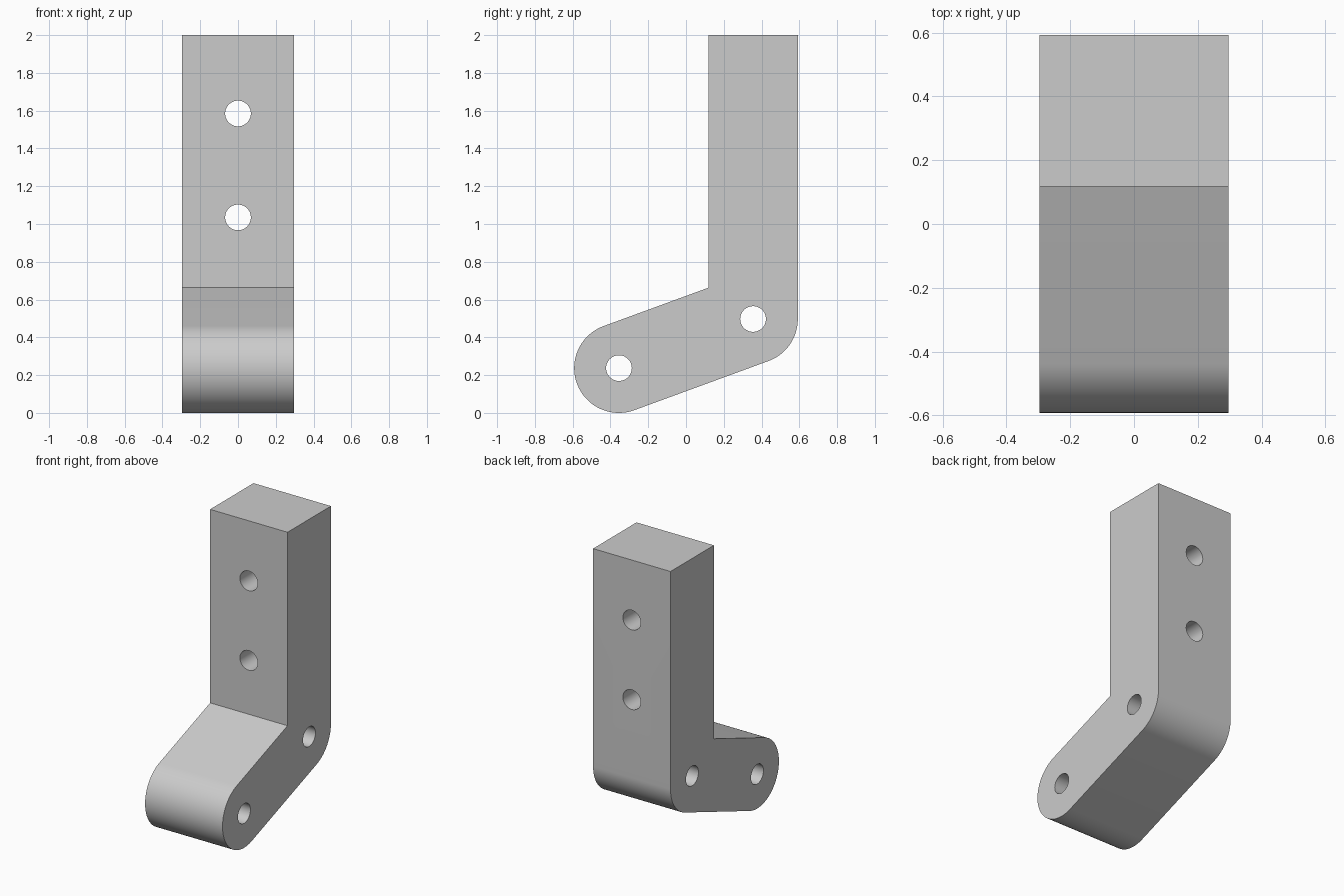
import bpy
import bmesh
from math import atan2, cos, sin, pi, radians
from mathutils import Matrix, Vector

cube = bpy.data.objects.get("Cube")
if cube:
    bpy.data.objects.remove(cube, do_unlink=True)

R = 0.237            # radius of the rounded ends, half the bar thickness
HOLE_R = 0.068
HALF_W = 0.296
TOP = 2.0
TOE = Vector((-0.355, R))      # (y, z) of the two pivot holes
HEEL = Vector((0.355, 0.497))
TILT = atan2(HEEL.y - TOE.y, HEEL.x - TOE.x)

grey = bpy.data.materials.new("light grey")
grey.use_nodes = True
colour = (0.6, 0.6, 0.6, 1)
grey.diffuse_color = colour
grey.node_tree.nodes["Principled BSDF"].inputs["Base Color"].default_value = colour


def arc(centre, start, end, steps):
    angles = [start + (end - start) * i / steps for i in range(steps + 1)]
    return [centre + R * Vector((cos(a), sin(a))) for a in angles]


def add_object(name, bm):
    bmesh.ops.recalc_face_normals(bm, faces=bm.faces[:])
    mesh = bpy.data.meshes.new(name)
    bm.to_mesh(mesh)
    bm.free()
    mesh.materials.append(grey)
    obj = bpy.data.objects.new(name, mesh)
    bpy.context.collection.objects.link(obj)
    return obj


# Side outline: rounded toe, rounded heel, upright and inner corner
inner_y = HEEL.x - R
inner_z = TOE.y + (inner_y - TOE.x) * sin(TILT) / cos(TILT) + R / cos(TILT)
outline = arc(TOE, TILT + pi / 2, TILT + 3 * pi / 2, 48)
outline += arc(HEEL, TILT - pi / 2, 0, 20)
outline += [Vector((HEEL.x + R, TOP)), Vector((inner_y, TOP)), Vector((inner_y, inner_z))]

bm = bmesh.new()
side = bm.faces.new([bm.verts.new((-HALF_W, p.x, p.y)) for p in outline])
extruded = bmesh.ops.extrude_face_region(bm, geom=[side])["geom"]
bmesh.ops.translate(bm, vec=(2 * HALF_W, 0, 0),
                    verts=[g for g in extruded if isinstance(g, bmesh.types.BMVert)])
bracket = add_object("angled_bracket", bm)

# Drill the pivot holes sideways and the mounting holes front to back
holes = [((0, p.x, p.y), "Y") for p in (TOE, HEEL)]
holes += [((0, HEEL.x, z), "X") for z in (1.035, 1.585)]
bm = bmesh.new()
for centre, axis in holes:
    bmesh.ops.create_cone(bm, cap_ends=True, segments=48, radius1=HOLE_R, radius2=HOLE_R, depth=1,
                          matrix=Matrix.Translation(centre) @ Matrix.Rotation(pi / 2, 4, axis))
drill = add_object("hole_cutter", bm)
drill.hide_render = True

cut = bracket.modifiers.new("holes", "BOOLEAN")
cut.object = drill
cut.solver = "EXACT"
bpy.ops.object.select_all(action="DESELECT")
bracket.select_set(True)
bpy.context.view_layer.objects.active = bracket
bpy.ops.object.modifier_apply(modifier=cut.name)
bpy.data.objects.remove(drill, do_unlink=True)
bpy.ops.object.shade_smooth_by_angle(angle=radians(15))
